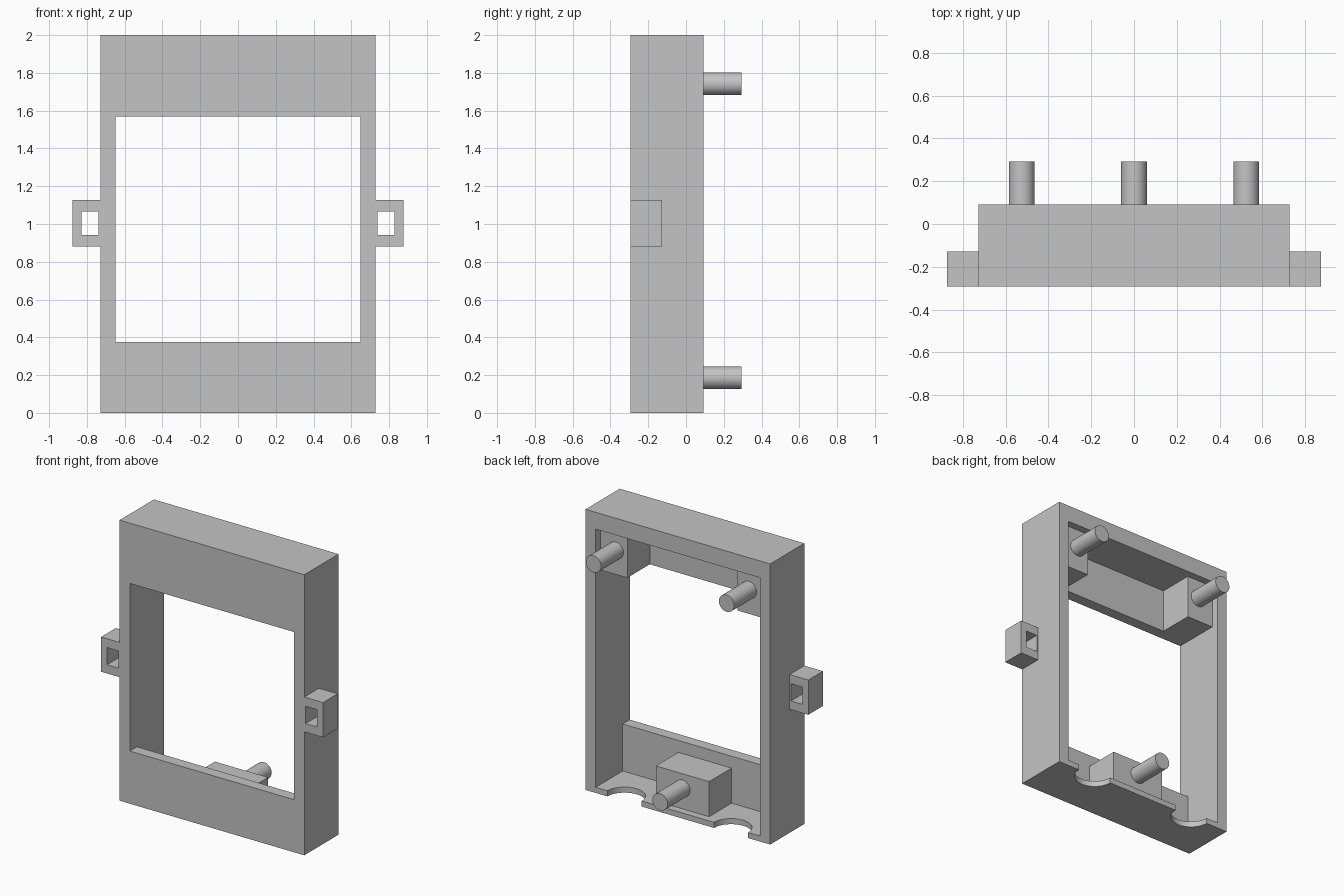
import bpy
import bmesh
from math import radians
from mathutils import Matrix, Vector

cube = bpy.data.objects.get("Cube")
if cube:
    bpy.data.objects.remove(cube, do_unlink=True)

grey = bpy.data.materials.new("plain_grey")
grey.use_nodes = True
grey.diffuse_color = (0.55, 0.55, 0.55, 1)
grey.node_tree.nodes["Principled BSDF"].inputs["Base Color"].default_value = grey.diffuse_color

# Shared dimensions
HALF_W, HEIGHT = 0.728, 2.0
FRONT, BACK, PEG_END = -0.293, 0.092, 0.293
INNER_W = 0.648
PLATE_BACK = FRONT + 0.08
FLOOR, CEILING = 0.04, 1.88
SILL, LINTEL = 0.375, 1.57
BOSS_BACK = 0.04


def finish(name, bm):
    bmesh.ops.recalc_face_normals(bm, faces=bm.faces)
    mesh = bpy.data.meshes.new(name)
    bm.to_mesh(mesh)
    bm.free()
    mesh.materials.append(grey)
    obj = bpy.data.objects.new(name, mesh)
    bpy.context.collection.objects.link(obj)
    return obj


def activate(obj):
    bpy.ops.object.select_all(action='DESELECT')
    obj.select_set(True)
    bpy.context.view_layer.objects.active = obj


def box(name, x, y, z):
    bm = bmesh.new()
    bmesh.ops.create_cube(bm, size=1)
    for v in bm.verts:
        v.co = [lo + (c + 0.5) * (hi - lo) for c, (lo, hi) in zip(v.co, (x, y, z))]
    return finish(name, bm)


def cylinder(name, centre, radius, length, axis):
    bm = bmesh.new()
    turn = Matrix.Rotation(radians(90), 4, 'X') if axis == 'Y' else Matrix()
    bmesh.ops.create_cone(bm, cap_ends=True, segments=48, radius1=radius, radius2=radius,
                          depth=length, matrix=Matrix.Translation(centre) @ turn)
    return finish(name, bm)


def extrude_x(name, profile, half_width):
    bm = bmesh.new()
    face = bm.faces.new([bm.verts.new((-half_width, y, z)) for y, z in profile])
    new = bmesh.ops.extrude_face_region(bm, geom=[face])["geom"]
    verts = [g for g in new if isinstance(g, bmesh.types.BMVert)]
    bmesh.ops.translate(bm, verts=verts, vec=Vector((2 * half_width, 0, 0)))
    return finish(name, bm)


def cut(obj, cutter):
    mod = obj.modifiers.new("cut", 'BOOLEAN')
    mod.operation, mod.solver, mod.object = 'DIFFERENCE', 'EXACT', cutter
    activate(obj)
    bpy.ops.object.modifier_apply(modifier=mod.name)
    bpy.data.objects.remove(cutter, do_unlink=True)


def mirror(obj):
    obj.modifiers.new("mirror", 'MIRROR').use_axis[0] = True


def smooth(obj):
    activate(obj)
    bpy.ops.object.shade_smooth_by_angle(angle=radians(30))


# Frame: block hollowed from the back, with a window through the front plate
frame = box("frame", (-HALF_W, HALF_W), (FRONT, BACK), (0, HEIGHT))
hollow = [(FRONT - 0.1, SILL), (PLATE_BACK, SILL), (PLATE_BACK, FLOOR), (BACK + 0.1, FLOOR),
          (BACK + 0.1, CEILING), (PLATE_BACK, CEILING), (PLATE_BACK, LINTEL), (FRONT - 0.1, LINTEL)]
cut(frame, extrude_x("hollow_cutter", hollow, INNER_W))

# Half-round notches in the back edge of the floor
for side in (-1, 1):
    cut(frame, cylinder("notch_cutter", (side * 0.42, BACK, 0), 0.135, 0.2, 'Z'))
smooth(frame)

# Side lugs with a rectangular slot
lug = box("side_lugs", (HALF_W, 0.875), (FRONT, -0.128), (0.88, 1.128))
cut(lug, box("slot_cutter", (0.738, 0.828), (FRONT - 0.1, 0), (0.942, 1.065)))
mirror(lug)

# Mounting blocks behind the front plate
upper_block = box("upper_blocks", (0.435, INNER_W), (PLATE_BACK, BOSS_BACK), (LINTEL, CEILING))
mirror(upper_block)
box("lower_block", (-0.21, 0.21), (PLATE_BACK, BOSS_BACK), (FLOOR, 0.29))

# Round pegs standing out of the blocks
for name, x, z in (("upper_left_peg", 0.525, 1.742), ("upper_right_peg", -0.525, 1.742),
                   ("lower_peg", 0, 0.186)):
    start = BOSS_BACK - 0.02
    smooth(cylinder(name, (x, (start + PEG_END) / 2, z), 0.06, PEG_END - start, 'Y'))
